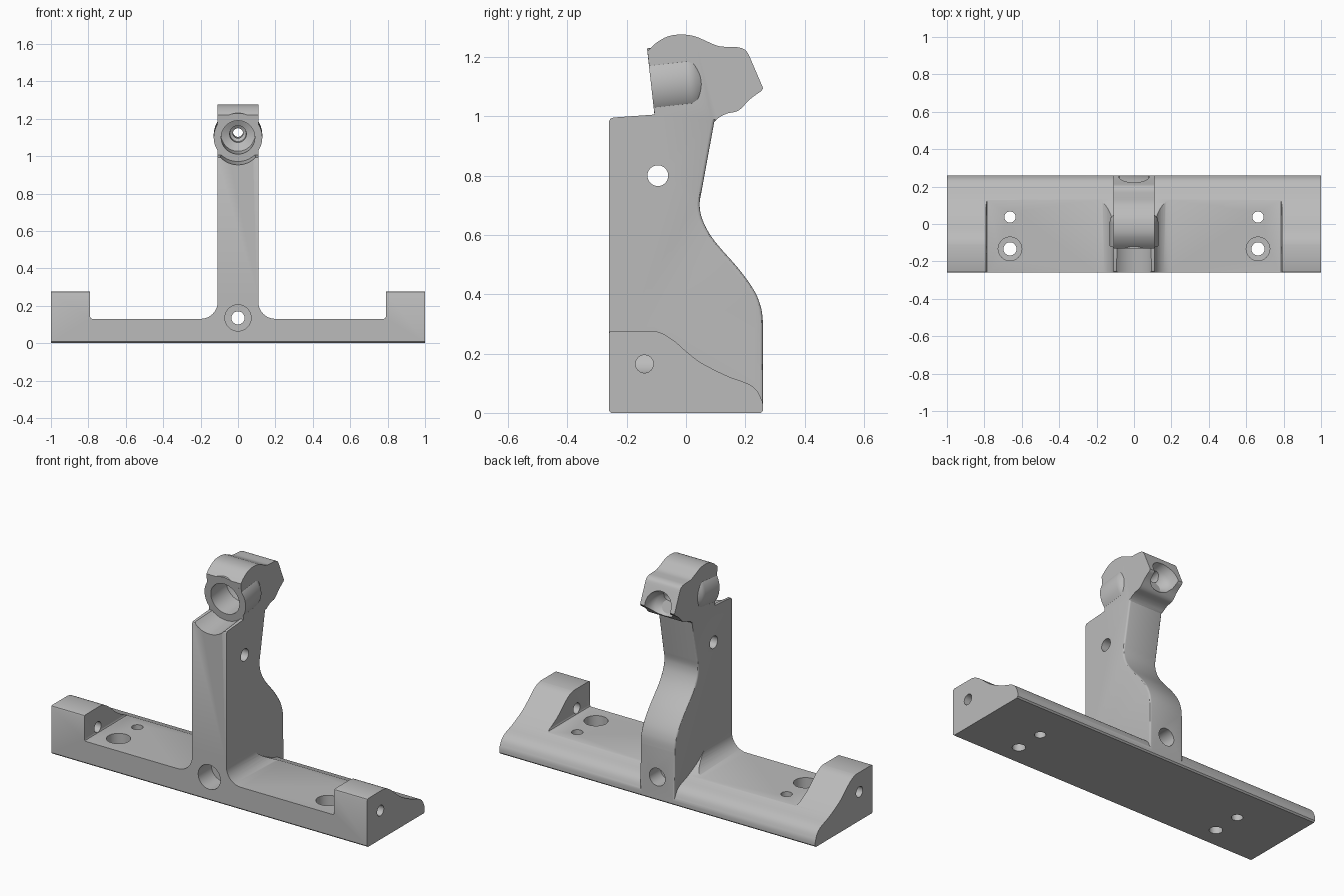
import bpy, bmesh, math
from mathutils import Vector

if "Cube" in bpy.data.objects:
    bpy.data.objects.remove(bpy.data.objects["Cube"], do_unlink=True)

grey = bpy.data.materials.new("plain grey")
grey.use_nodes = True
grey.diffuse_color = (0.5, 0.5, 0.5, 1)
grey.node_tree.nodes["Principled BSDF"].inputs["Base Color"].default_value = (0.5, 0.5, 0.5, 1)


def finish(name, bm):
    bmesh.ops.recalc_face_normals(bm, faces=bm.faces)
    mesh = bpy.data.meshes.new(name)
    bm.to_mesh(mesh)
    bm.free()
    mesh.materials.append(grey)
    obj = bpy.data.objects.new(name, mesh)
    bpy.context.collection.objects.link(obj)
    return obj


def smooth(pts, steps=6):
    """Catmull-Rom curve through the points."""
    p = [Vector(q) for q in [pts[0], *pts, pts[-1]]]
    out = []
    for a, b, c, d in zip(p, p[1:], p[2:], p[3:]):
        for i in range(steps):
            t = i / steps
            out.append(0.5 * (2 * b + (c - a) * t + (2 * a - 5 * b + 4 * c - d) * t * t
                              + (3 * b - a - 3 * c + d) * t ** 3))
    return [tuple(v) for v in out] + [pts[-1]]


def prism(name, outline, place, depth, bevel_rule=None):
    """Extrude a 2D outline; place maps it to 3D, depth is the extrusion vector."""
    bm = bmesh.new()
    face = bm.faces.new([bm.verts.new(place(*p)) for p in outline])
    new = bmesh.ops.extrude_face_region(bm, geom=[face])["geom"]
    bmesh.ops.translate(bm, verts=[g for g in new if isinstance(g, bmesh.types.BMVert)], vec=depth)
    if bevel_rule:
        rim = [e for e in bm.edges if bevel_rule(e)]
        bmesh.ops.bevel(bm, geom=rim, offset=0.01, segments=3, profile=0.5, affect='EDGES')
    return finish(name, bm)


def turned(name, origin, axis, rings, sides=56):
    """Round body from (distance, radius) rings along an axis."""
    bm = bmesh.new()
    turn = Vector(axis).to_track_quat('Z', 'Y')
    loops = [[bm.verts.new(Vector(origin) + turn @ Vector(
        (r * math.cos(math.tau * k / sides), r * math.sin(math.tau * k / sides), d)))
        for k in range(sides)] for d, r in rings]
    for lo, hi in zip(loops, loops[1:]):
        for k in range(sides):
            n = (k + 1) % sides
            bm.faces.new((lo[k], lo[n], hi[n], hi[k]))
    bm.faces.new(loops[0])
    bm.faces.new(loops[-1])
    return finish(name, bm)


def combine(target, tool, operation='DIFFERENCE'):
    mod = target.modifiers.new("combine", 'BOOLEAN')
    mod.operation, mod.solver, mod.object = operation, 'EXACT', tool
    bpy.context.view_layer.objects.active = target
    bpy.ops.object.modifier_apply(modifier=mod.name)
    bpy.data.objects.remove(tool, do_unlink=True)


HALF = 0.109   # half width of the column
FLOOR = 0.13   # pocket floor height

# Base rail with raised ends
hump = smooth([(-0.11, 0.277), (-0.08, 0.268), (-0.04, 0.243), (0.0, 0.208), (0.045, 0.173),
               (0.1, 0.143), (0.15, 0.12), (0.21, 0.098), (0.24, 0.074), (0.257, 0.04)], 4)
base = prism("bracket", [(-0.26, 0.008), (-0.252, 0), (0.252, 0), (0.26, 0.008), (0.26, 0.025)]
             + hump[::-1] + [(-0.25, 0.277), (-0.257, 0.274), (-0.26, 0.267)],
             lambda y, z: (-1, y, z), (2, 0, 0))

# Pockets either side, rounded into the column
fillet = [(HALF + 0.09 - 0.09 * math.cos(a), FLOOR + 0.09 - 0.09 * math.sin(a))
          for a in [math.pi / 2 * i / 10 for i in range(11)]]
for side in (1, -1):
    pocket = prism("pocket_cutter", [(HALF, 0.4)] + fillet
                   + [(0.78, FLOOR), (0.787, FLOOR + 0.003), (0.79, FLOOR + 0.01), (0.79, 0.4)],
                   lambda x, z: (side * x, -0.4, z), (0, 0.8, 0))
    combine(base, pocket)

# Upright column with shaped head
crown = smooth([(-0.13, 1.22), (-0.1, 1.248), (-0.06, 1.27), (-0.015, 1.276), (0.03, 1.27),
                (0.07, 1.253), (0.11, 1.237), (0.15, 1.234), (0.18, 1.232), (0.202, 1.222), (0.215, 1.2)], 4)
chin = smooth([(0.255, 1.086), (0.215, 1.057), (0.178, 1.02), (0.14, 1.01), (0.113, 0.997), (0.095, 0.98)], 4)
back = smooth([(0.053, 0.75), (0.046, 0.7), (0.058, 0.645), (0.096, 0.58), (0.18, 0.483),
               (0.23, 0.412), (0.253, 0.355), (0.26, 0.3)], 6)


def back_rim(e):
    m = (e.verts[0].co + e.verts[1].co) / 2
    along = abs(e.verts[0].co.x - e.verts[1].co.x) < 0.01
    return along and m.y > 0.03 and 0.1 < m.z < 0.99


column = prism("column", [(-0.26, 0.008), (-0.26, 0.982), (-0.255, 0.992), (-0.245, 0.996), (-0.106, 1.006)]
               + crown + [(0.26, 1.095)] + chin + back + [(0.26, 0.008), (0.252, 0), (-0.252, 0)],
               lambda y, z: (-HALF, y, z), (2 * HALF, 0, 0), back_rim)

# Saddle groove in the shoulder, then the round boss of the head
mouth, lean = (0, -0.117, 1.1), (0, 0.994, 0.111)
combine(column, turned("saddle_cutter", mouth, lean, [(-0.25, 0.13), (0, 0.13)]))
combine(column, turned("boss", mouth, lean, [(0, 0.13), (0.13, 0.13), (0.15, 0.125), (0.18, 0.1)]), 'UNION')
combine(base, column, 'UNION')

# Head bores, front and rear
combine(base, turned("front_bore", mouth, lean,
                     [(-0.1, 0.09), (0.14, 0.09), (0.16, 0.045), (0.19, 0.043), (0.2, 0.027), (0.4, 0.027)]))
combine(base, turned("rear_bore", (0, 0.258, 1.11), (0, -0.93, -0.36),
                     [(-0.1, 0.084), (0.05, 0.08), (0.08, 0.065), (0.1, 0.035)]))

# Cross hole in the column and lengthwise hole at its foot
combine(base, turned("cross_hole", (0, -0.095, 0.8), (1, 0, 0), [(-0.3, 0.035), (0.3, 0.035)]))
combine(base, turned("foot_hole", (0, -0.26, 0.135), (0, 1, 0),
                     [(-0.1, 0.07), (0.12, 0.07), (0.121, 0.035), (0.42, 0.035), (0.421, 0.05), (0.7, 0.05)]))

# Ear holes and floor holes on both sides
for side in (1, -1):
    combine(base, turned("ear_hole", (side * 0.7, -0.14, 0.165), (side, 0, 0), [(0, 0.03), (0.5, 0.03)]))
    combine(base, turned("small_hole", (side * 0.663, 0.037, -0.1), (0, 0, 1), [(0, 0.03), (0.4, 0.03)]))
    combine(base, turned("counterbored_hole", (side * 0.663, -0.133, -0.1), (0, 0, 1),
                         [(0, 0.035), (0.16, 0.035), (0.161, 0.063), (0.4, 0.063)]))

# Smooth shading with sharp edges kept
bpy.ops.object.select_all(action='DESELECT')
base.select_set(True)
bpy.context.view_layer.objects.active = base
bpy.ops.object.shade_smooth_by_angle(angle=math.radians(30))
